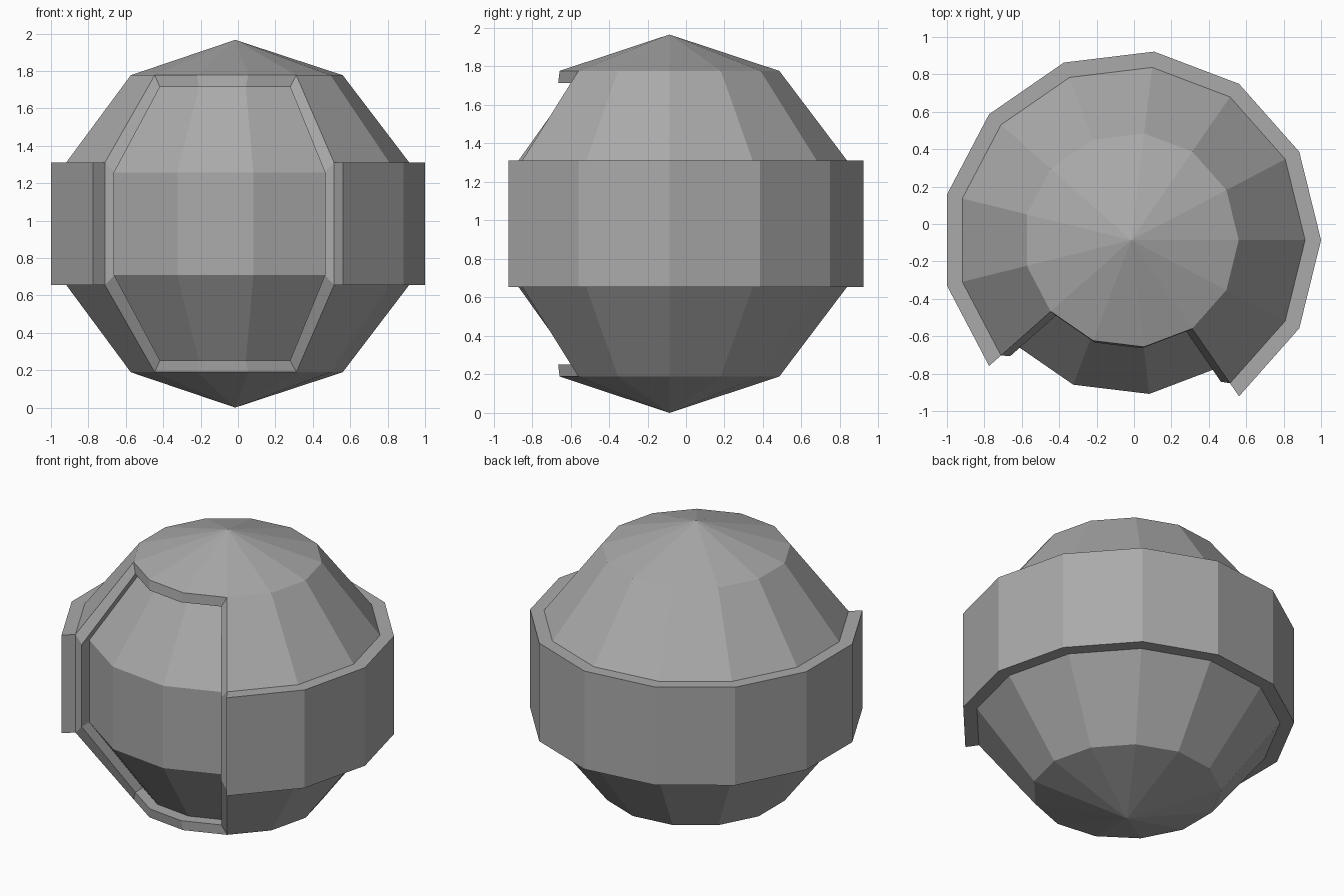
import bpy, bmesh, math
from mathutils import Vector

if "Cube" in bpy.data.objects:
    bpy.data.objects.remove(bpy.data.objects["Cube"], do_unlink=True)

SIDES = 13
AXIS = Vector((-0.015, -0.086, 0.983))
DOME_R, MID_R, BAND_R = 0.575, 0.93, 1.015
APEX_H, DOME_H, MID_H = 0.983, 0.794, 0.328
LEFT, RIGHT = 8, 11                        # spokes either side of the front opening
CLOSED = range(RIGHT, LEFT + SIDES + 1)    # spokes around the closed back
FULL = range(SIDES + 1)

grey = bpy.data.materials.new("plain_grey")
grey.use_nodes = True
grey.diffuse_color = (0.4, 0.4, 0.4, 1)
bsdf = next(n for n in grey.node_tree.nodes if n.type == 'BSDF_PRINCIPLED')
bsdf.inputs["Base Color"].default_value = grey.diffuse_color


def spoke(r, h, k):
    """Point on spoke k at radius r and height h above the middle."""
    a = math.tau * k / SIDES
    return AXIS + Vector((r * math.cos(a), r * math.sin(a), h))


def surface(name, rows, capped=False):
    """Flat-shaded quads between rows of points, optionally with end caps."""
    bm = bmesh.new()
    grid = [[bm.verts.new(p) for p in row] for row in rows]
    for a, b in zip(grid, grid[1:]):
        for k in range(len(a) - 1):
            bm.faces.new((a[k], b[k], b[k + 1], a[k + 1]))
    if capped:
        bm.faces.new([row[0] for row in reversed(grid[:-1])])
        bm.faces.new([row[-1] for row in grid[:-1]])
    bmesh.ops.remove_doubles(bm, verts=bm.verts[:], dist=0.0001)
    mesh = bpy.data.meshes.new(name)
    bm.to_mesh(mesh)
    bm.free()
    mesh.materials.append(grey)
    bpy.context.collection.objects.link(bpy.data.objects.new(name, mesh))


def revolve(name, profile, spokes, capped=False):
    surface(name, [[spoke(r, h, k) for k in spokes] for r, h in profile], capped)


# Shallow cones and sloping sides of the shell
revolve("top_cap", [(0, APEX_H), (DOME_R, DOME_H)], FULL)
revolve("bottom_cap", [(DOME_R, -DOME_H), (0, -APEX_H)], FULL)
revolve("upper_shell", [(DOME_R, DOME_H), (MID_R, MID_H)], CLOSED)
revolve("lower_shell", [(MID_R, -MID_H), (DOME_R, -DOME_H)], CLOSED)

# Raised belt, open at the front
revolve("raised_band", [(MID_R, MID_H), (BAND_R, MID_H), (BAND_R, -MID_H),
                        (MID_R, -MID_H), (MID_R, MID_H)], CLOSED, capped=True)

# Front opening: shell outline, shrunken outline, then the recessed panel
outer = [[spoke(r, h, k) for k in range(LEFT, RIGHT + 1)]
         for r, h in ((DOME_R, DOME_H), (MID_R, MID_H),
                      (MID_R, -MID_H), (DOME_R, -DOME_H))]
centre = Vector((-0.095, -0.75, AXIS.z))


def shrink(p, row):
    q = centre + (p - centre) * 0.92
    if row in (1, 2):
        q.z = AXIS.z + math.copysign(0.275, p.z - AXIS.z)
    return q


inner = [[shrink(p, i) for p in row] for i, row in enumerate(outer)]
panel = [[p + Vector((0, 0.08, 0)) for p in row] for row in inner]


def border(g):
    """Closed loop around the edge of a grid of points."""
    right = [row[-1] for row in g[1:-1]]
    left = [row[0] for row in reversed(g[:-1])]
    return g[0] + right + g[-1][::-1] + left


surface("opening_rim", [border(outer), border(inner), border(panel)])
surface("front_panel", panel)
